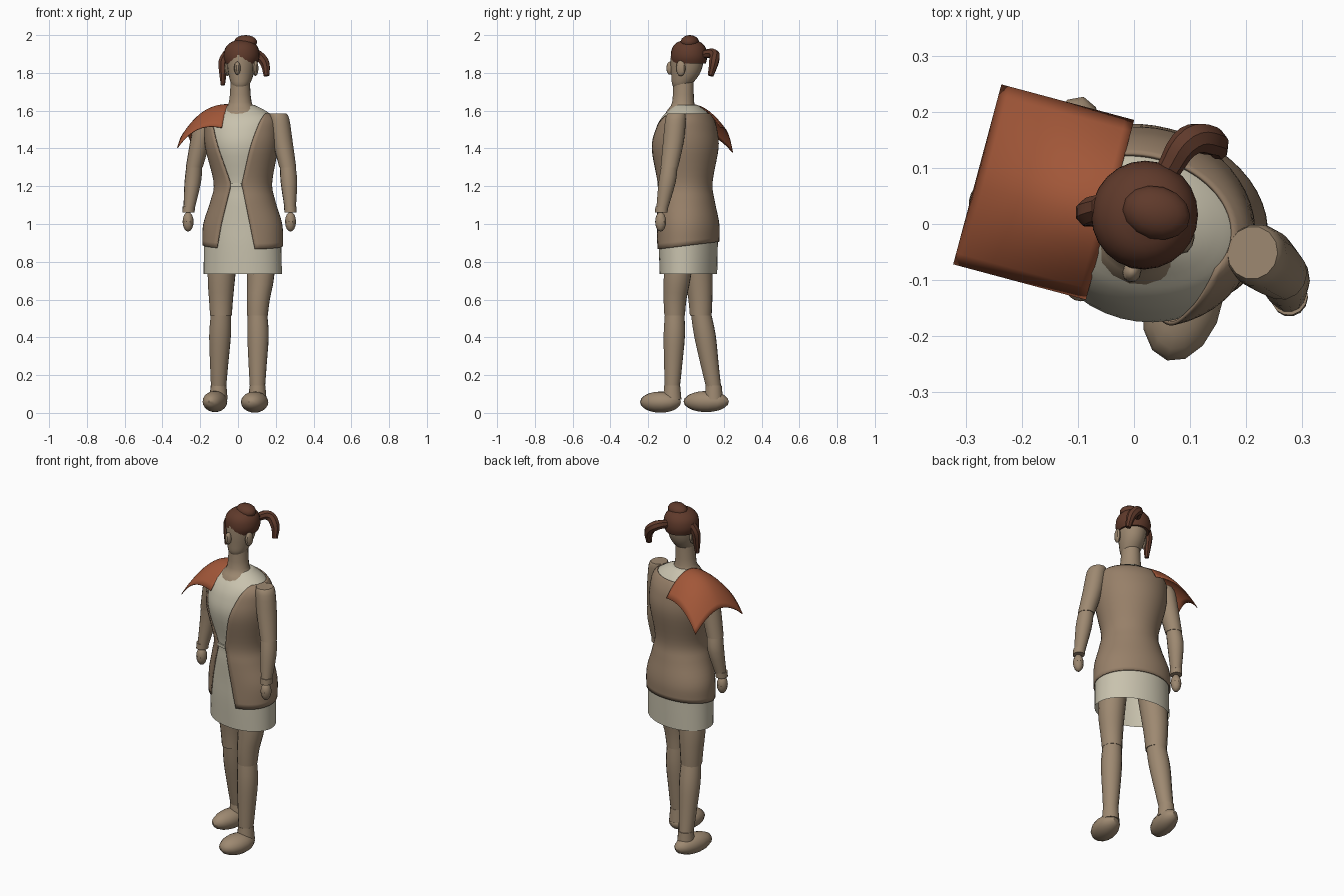
import bpy, bmesh, math
from mathutils import Vector, Matrix

if "Cube" in bpy.data.objects:
    bpy.data.objects.remove(bpy.data.objects["Cube"])

YAW = math.radians(-15)          # the whole figure is turned a little
CX = 0.02
ROT = Matrix.Rotation(YAW, 3, 'Z')


def material(name, r, g, b):
    m = bpy.data.materials.new(name)
    m.diffuse_color = (r, g, b, 1)
    m.use_nodes = True
    m.node_tree.nodes["Principled BSDF"].inputs["Base Color"].default_value = m.diffuse_color
    return m


SKIN = material("skin tan", 0.34, 0.25, 0.165)
JACKET = material("jacket tan", 0.31, 0.215, 0.14)
CLOTH = material("cream cloth", 0.58, 0.54, 0.42)
CAPE = material("rust cape", 0.36, 0.095, 0.04)
HAIR = material("dark brown hair", 0.115, 0.042, 0.024)


def world(x, y, z):
    """Body coordinates to world coordinates."""
    return ROT @ Vector((x, y, z)) + Vector((CX, 0, 0))


def make(name, verts, faces, mat):
    me = bpy.data.meshes.new(name)
    me.from_pydata([tuple(v) for v in verts], [], faces)
    bm = bmesh.new()
    bm.from_mesh(me)
    bmesh.ops.recalc_face_normals(bm, faces=bm.faces)
    bm.to_mesh(me)
    bm.free()
    me.materials.append(mat)
    ob = bpy.data.objects.new(name, me)
    bpy.context.collection.objects.link(ob)
    return ob


def sample(keys, t):
    """Smooth interpolation through a list of key sections."""
    i = min(int(t), len(keys) - 2)
    f = t - i
    p = [keys[min(max(j, 0), len(keys) - 1)] for j in range(i - 1, i + 3)]
    return [0.5 * (2 * b + (c - a) * f + (2 * a - 5 * b + 4 * c - d) * f * f
                   + (3 * b - a - 3 * c + d) * f ** 3) for a, b, c, d in zip(*p)]


def section_point(sec, ang, grow=0.0):
    """Point on an elliptic section; angle 0 is the front."""
    x, y, z, rx, ry = sec
    return Vector((x, y, z)) + ROT @ Vector(((rx + grow) * math.sin(ang), -(ry + grow) * math.cos(ang), 0))


def loft(name, keys, mat, n=16, steps=3, cap_bottom=True):
    rows = (len(keys) - 1) * steps + 1
    verts = [section_point(sample(keys, r / steps), 2 * math.pi * k / n)
             for r in range(rows) for k in range(n)]
    faces = [(r * n + k, r * n + (k + 1) % n, (r + 1) * n + (k + 1) % n, (r + 1) * n + k)
             for r in range(rows - 1) for k in range(n)]
    faces.append(tuple(range((rows - 1) * n, rows * n)))
    if cap_bottom:
        faces.append(tuple(range(n)))
    return make(name, verts, faces, mat)


def ellipsoid(name, centre, radii, mat, seg=14, rings=9):
    bm = bmesh.new()
    bmesh.ops.create_uvsphere(bm, u_segments=seg, v_segments=rings, radius=1)
    me = bpy.data.meshes.new(name)
    bm.to_mesh(me)
    bm.free()
    me.transform(Matrix.Translation(centre) @ ROT.to_4x4() @ Matrix.Diagonal((*radii, 1)))
    me.materials.append(mat)
    ob = bpy.data.objects.new(name, me)
    bpy.context.collection.objects.link(ob)


def grid_faces(rows, cols):
    return [(r * cols + c, r * cols + c + 1, (r + 1) * cols + c + 1, (r + 1) * cols + c)
            for r in range(rows - 1) for c in range(cols - 1)]


def solidify(ob, thickness):
    m = ob.modifiers.new("thickness", 'SOLIDIFY')
    m.thickness = thickness
    m.offset = -1


# Dress: open at the hem, closing over the shoulders
TORSO = [(.025, .013, .735, .211, .147), (.025, .012, .89, .208, .152), (.025, .012, 1.0, .203, .152),
         (.026, 0, 1.12, .165, .142), (.026, -.005, 1.22, .147, .136), (.020, -.006, 1.4, .185, .168),
         (.018, -.002, 1.5, .19, .156), (.017, .002, 1.56, .18, .13), (.017, .005, 1.6, .13, .095),
         (.017, 0, 1.63, .07, .06)]
loft("dress", TORSO, CLOTH, n=40, steps=4, cap_bottom=False)

# Jacket: shell around the dress, with a front opening that is narrow at the waist
COLS, ROWS = 41, 34
verts = []
for r in range(ROWS):
    t = 1 + 6.6 * r / (ROWS - 1)
    sec = sample(TORSO, t)
    z = sec[2]
    half = .028 + (.10 * (z - 1.21) / .34 if z > 1.21 else .075 * (1.21 - z) / .33)
    gap = math.asin(min(half / sec[3], .95))
    for c in range(COLS):
        p = section_point(sec, gap + (2 * math.pi - 2 * gap) * c / (COLS - 1), .009)
        p.z += max(0, 2 - t) * (.12 * p.y - .005)
        verts.append(p)
solidify(make("jacket", verts, grid_faces(ROWS, COLS), JACKET), .007)

# Clasp joining the jacket at the waist
bm = bmesh.new()
bmesh.ops.create_cube(bm, size=1)
me = bpy.data.meshes.new("waist_clasp")
bm.to_mesh(me)
bm.free()
me.transform(Matrix.Translation(section_point(sample(TORSO, 3.9), 0, .003))
             @ ROT.to_4x4() @ Matrix.Diagonal((.06, .009, .018, 1)))
me.materials.append(CLOTH)
bpy.context.collection.objects.link(bpy.data.objects.new("waist_clasp", me))

# Neck and head
loft("neck", [(.012, -.025, 1.555, .11, .095), (.013, -.02, 1.6, .09, .08),
              (.012, -.015, 1.645, .06, .058), (.012, -.013, 1.77, .05, .054)], SKIN, n=20)
loft("head", [(.012, -.028, 1.718, .03, .032), (.013, -.022, 1.74, .049, .052), (.016, -.004, 1.79, .065, .075),
              (.018, .005, 1.85, .076, .087), (.02, .008, 1.91, .076, .086), (.02, .01, 1.95, .05, .06)],
     SKIN, n=20)
ellipsoid("nose", world(-.001, -.088, 1.825), (.017, .02, .035), SKIN, 10, 8)
for s, side in ((1, "right"), (-1, "left")):
    ellipsoid(side + "_ear", world(s * .077, -.008, 1.825), (.015, .026, .042), SKIN, 10, 8)

# Hair: cap, top bun and two hanging locks
loft("hair_cap", [(.018, .015, 1.85, .084, .09), (.019, .016, 1.885, .095, .097), (.02, .016, 1.93, .088, .09),
                  (.022, .016, 1.96, .062, .065), (.022, .016, 1.975, .025, .025)], HAIR, n=24)
ellipsoid("hair_bun", Vector((.04, .02, 1.963)), (.062, .048, .037), HAIR)


def lock(name, points):
    cu = bpy.data.curves.new(name, 'CURVE')
    cu.dimensions = '3D'
    cu.bevel_depth = 1
    cu.bevel_resolution = 2
    cu.resolution_u = 5
    cu.use_fill_caps = True
    sp = cu.splines.new('BEZIER')
    sp.bezier_points.add(len(points) - 1)
    for bp, (x, y, z, r) in zip(sp.bezier_points, points):
        bp.co = (x, y, z)
        bp.radius = r
        bp.handle_left_type = bp.handle_right_type = 'AUTO'
    cu.materials.append(HAIR)
    ob = bpy.data.objects.new(name, cu)
    bpy.context.collection.objects.link(ob)
    bpy.ops.object.select_all(action='DESELECT')
    ob.select_set(True)
    bpy.context.view_layer.objects.active = ob
    bpy.ops.object.convert(target='MESH')


lock("back_ponytail", [(.06, .095, 1.90, .022), (.098, .148, 1.898, .028),
                       (.137, .148, 1.86, .027), (.152, .13, 1.785, .016)])
lock("side_lock", [(-.055, .03, 1.905, .024), (-.078, .022, 1.86, .026),
                   (-.08, .015, 1.80, .021), (-.08, .01, 1.735, .012)])


# Arms, mirrored across the body
def arm_section(s, x, y, z, r):
    p = world(s * x, y, z)
    return (p.x, p.y, p.z, r * .97, r * 1.03)


for s, side in ((1, "right"), (-1, "left")):
    top = 1.585 if s > 0 else 1.555
    dy = 0 if s > 0 else .025
    loft(side + "_upper_arm", [arm_section(s, *k) for k in (
        (.198, 0, top, .046), (.207, -.002, top - .03, .054), (.225, -.008, 1.44, .055),
        (.258, -.022 + dy / 2, 1.30, .046))], SKIN, n=14)
    loft(side + "_forearm", [arm_section(s, *k) for k in (
        (.258, -.022 + dy / 2, 1.305, .043), (.267, -.032 + dy, 1.22, .045),
        (.28, -.055 + dy, 1.085, .031))], SKIN, n=14)
    loft(side + "_cuff", [arm_section(s, *k) for k in (
        (.281, -.057 + dy, 1.092, .034), (.283, -.06 + dy, 1.06, .033))], SKIN, n=14, steps=1)
    ellipsoid(side + "_hand", world(s * .284, -.063 + dy, 1.012), (.029, .03, .052), SKIN, 10, 8)

# Legs in mid stride
LEGS = {
    "right": ([(.115, -.03, .93, .08), (.12, -.045, .73, .073), (.108, -.058, .6, .061), (.103, -.06, .515, .055)],
              [(.103, -.06, .525, .052), (.106, -.062, .41, .057), (.104, -.068, .25, .048), (.103, -.073, .13, .04)],
              (.088, -.135, .057), (.07, .112, .056)),
    "left": ([(-.07, .05, .93, .08), (-.087, .067, .73, .074), (-.09, .076, .6, .064), (-.09, .078, .515, .058)],
             [(-.09, .08, .525, .054), (-.095, .1, .41, .058), (-.1, .126, .25, .048), (-.103, .147, .13, .04)],
             (-.122, .107, .06), (.06, .124, .056)),
}
for side, (thigh, shin, foot, size) in LEGS.items():
    loft(side + "_thigh", [k + (k[3],) for k in thigh], SKIN, n=16)
    loft(side + "_shin", [k + (k[3],) for k in shin], SKIN, n=16)
    ax, ay = shin[-1][:2]
    loft(side + "_ankle_cuff", [(ax, ay, .07, .048, .05), (ax, ay, .145, .042, .043)], SKIN, n=14, steps=1)
    ellipsoid(side + "_foot", Vector(foot), size, SKIN, 14, 10)

# Cape: square cloth draped over the left shoulder
N = 17
verts = []
for i in range(N):
    for j in range(N):
        u, w = i / (N - 1), 2 * j / (N - 1) - 1
        z = 1.635 - .15 * u ** 2.5 - .125 * w * w * (1 - .35 * u) - (.025 * u * w if w > 0 else 0)
        verts.append(world(-.067 - .245 * u, .008 + .166 * w, z))
solidify(make("shoulder_cape", verts, grid_faces(N, N), CAPE), .004)

# Smooth shading with sharp edges kept
bpy.ops.object.select_all(action='SELECT')
bpy.context.view_layer.objects.active = bpy.data.objects["dress"]
bpy.ops.object.shade_smooth_by_angle(angle=math.radians(35))
